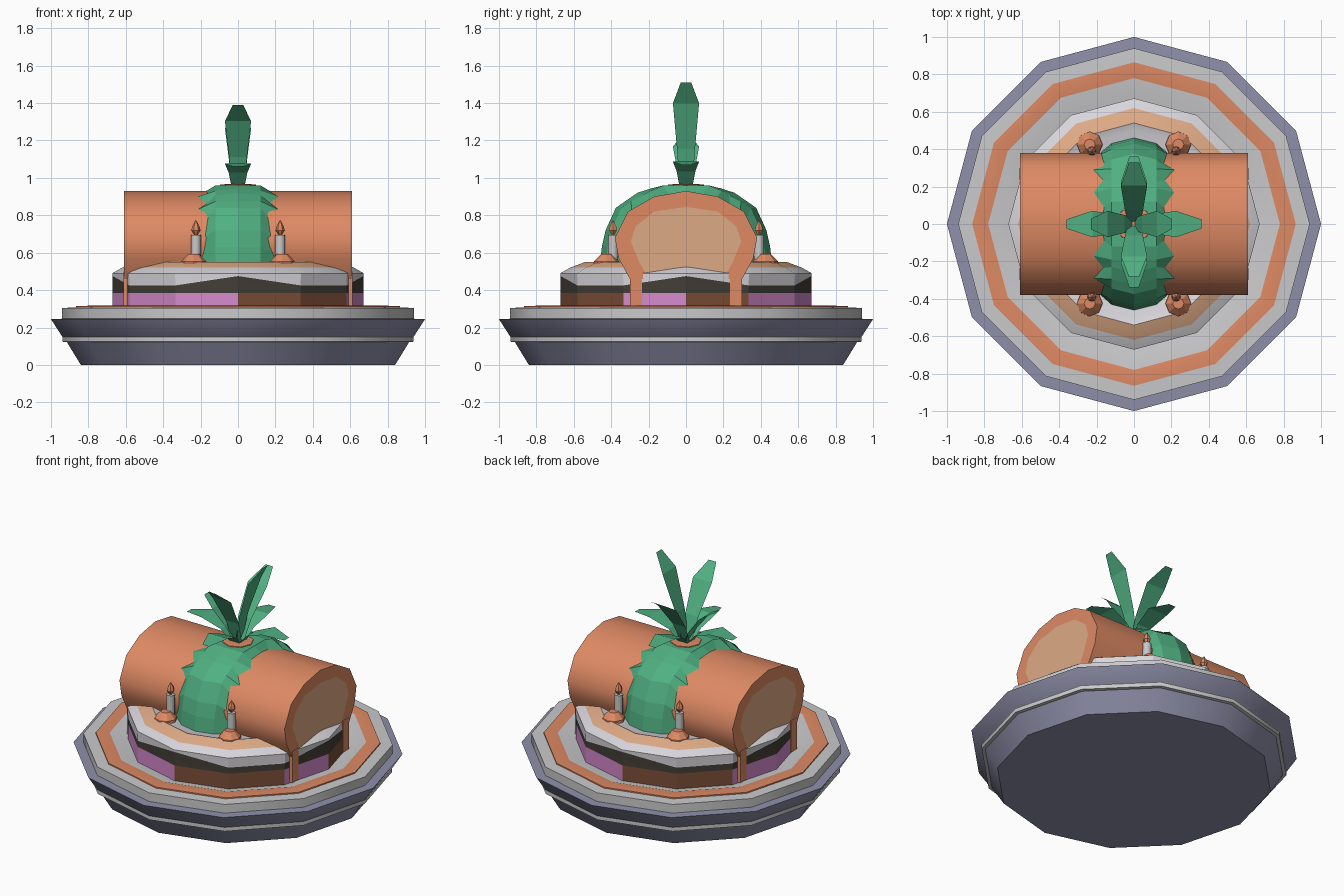
import bpy, bmesh, math

if "Cube" in bpy.data.objects:
    bpy.data.objects.remove(bpy.data.objects["Cube"])

def srgb(r, g, b):
    f = lambda c: ((c / 255 + 0.055) / 1.055) ** 2.4 if c > 10 else c / 255 / 12.92
    return (f(r), f(g), f(b), 1)

COLOURS = {
    "slate": (143, 143, 170), "light_grey": (202, 202, 204), "orange": (222, 138, 100),
    "peach": (222, 170, 134), "brown": (124, 78, 56), "pink": (212, 138, 204),
    "dark_chocolate": (68, 62, 54), "icing_white": (216, 214, 219), "green": (80, 176, 130),
}
MATS = {}
for n, c in COLOURS.items():
    MATS[n] = bpy.data.materials.new(n)
    MATS[n].diffuse_color = srgb(*c)

def make(name, verts, faces, cols, smooth=None, solid=True):
    """Mesh from points, faces and one colour name (or one per face)."""
    if isinstance(cols, str):
        cols = [cols] * len(faces)
    me = bpy.data.meshes.new(name)
    me.from_pydata(verts, [], faces)
    used = list(dict.fromkeys(cols))
    for u in used:
        me.materials.append(MATS[u])
    for p, c in zip(me.polygons, cols):
        p.material_index = used.index(c)
    if solid:
        bm = bmesh.new()
        bm.from_mesh(me)
        bmesh.ops.recalc_face_normals(bm, faces=bm.faces)
        bm.to_mesh(me)
        bm.free()
    ob = bpy.data.objects.new(name, me)
    bpy.context.collection.objects.link(ob)
    if smooth:
        bpy.ops.object.select_all(action='DESELECT')
        ob.select_set(True)
        bpy.context.view_layer.objects.active = ob
        bpy.ops.object.shade_smooth_by_angle(angle=math.radians(smooth))
    return ob

def lathe(name, prof, cols, n=12, centre=(0, 0), smooth=None):
    """prof: (radius, z or z(k)); cols: colour or colour(k) per band, then caps."""
    verts, faces, fc = [], [], []
    for r, z in prof:
        for k in range(n):
            a = 2 * math.pi * k / n
            verts.append((centre[0] + r * math.cos(a), centre[1] + r * math.sin(a),
                          z(k) if callable(z) else z))
    for i in range(len(prof) - 1):
        for k in range(n):
            k2 = (k + 1) % n
            faces.append((i * n + k, i * n + k2, (i + 1) * n + k2, (i + 1) * n + k))
            c = cols if isinstance(cols, str) else cols[i]
            fc.append(c(k) if callable(c) else c)
    faces += [tuple(range(n))[::-1], tuple(range((len(prof) - 1) * n, len(prof) * n))]
    fc += [fc[0], fc[-1]]
    return make(name, verts, faces, fc, smooth)

# Plate with pale bands and an orange ring
lathe("plate", [(0.84, 0), (0.915, 0.122), (0.937, 0.124), (0.937, 0.15), (0.94, 0.152),
                (1.0, 0.245), (0.94, 0.247), (0.94, 0.305), (0.865, 0.307), (0.865, 0.315),
                (0.78, 0.317), (0.66, 0.28)],
      ["slate", "light_grey", "light_grey", "light_grey", "slate", "slate", "light_grey",
       "light_grey", "orange", "orange", "light_grey"], smooth=31)

# Layered cake: sponge panels, chocolate, wavy icing, caramel rim
pink = {1, 2, 5, 6, 7, 8, 11}
lathe("cake", [(0.67, 0.27), (0.67, 0.385), (0.67, lambda k: 0.475 if k % 3 == 0 else 0.425),
               (0.672, lambda k: 0.49), (0.62, 0.52), (0.54, 0.55), (0.50, 0.535)],
      [lambda k: "pink" if k in pink else "brown", "dark_chocolate", "icing_white",
       "icing_white", "peach", "icing_white"], smooth=25)

# Log roll lying along x
def mirrored(half):
    return half + [(-y, z) for y, z in reversed(half) if y > 0]

outer = mirrored([(0, 0.93), (0.17, 0.90), (0.31, 0.82), (0.38, 0.68), (0.36, 0.57), (0.30, 0.46)])
inner = mirrored([(0, 0.845), (0.17, 0.82), (0.27, 0.74), (0.295, 0.66), (0.25, 0.55), (0.20, 0.46)])
m = len(outer)
verts = [(x, y, z) for x, loop in ((-0.61, inner), (-0.61, outer), (0.61, outer), (0.61, inner))
         for y, z in loop]
faces, cols = [], []
for i in range(3):
    for k in range(m):
        k2 = (k + 1) % m
        faces.append((i * m + k, i * m + k2, (i + 1) * m + k2, (i + 1) * m + k))
        cols.append("orange")
faces += [tuple(range(m)), tuple(range(3 * m, 4 * m))]
cols += ["peach", "peach"]
make("log_roll", verts, faces, cols, smooth=40)

# Drips running from the log ends down the cake
def box(name, x0, x1, y0, y1, z0, z1, col):
    v = [(x, y, z) for x in (x0, x1) for y in (y0, y1) for z in (z0, z1)]
    f = [(0, 1, 3, 2), (4, 6, 7, 5), (0, 4, 5, 1), (2, 3, 7, 6), (0, 2, 6, 4), (1, 5, 7, 3)]
    make(name, v, f, col)

for sx in (-1, 1):
    for sy in (-1, 1):
        box("log_drip", *sorted((sx * 0.58, sx * 0.612)), *sorted((sy * 0.235, sy * 0.30)),
            0.29, 0.50, "orange")

# Green jagged dome wrapped over the log: ridge, shoulder and toothed edge on the log
def log_z(y):
    """Height of the upper log surface."""
    pts = outer[:4]
    for (y0, z0), (y1, z1) in zip(pts, pts[1:]):
        if y <= y1:
            return z0 + (z1 - z0) * (y - y0) / (y1 - y0)
    return 0.68

# per station: ridge (y, z), edge (half width, y, z)
stations = [(0.0, 0.96, 0.17, 0.0, 0.93), (0.12, 0.96, 0.16, 0.09, log_z(0.09)),
            (0.19, 0.943, 0.215, 0.17, log_z(0.17)), (0.26, 0.92, 0.165, 0.235, log_z(0.235)),
            (0.325, 0.875, 0.215, 0.29, log_z(0.29)), (0.375, 0.84, 0.16, 0.325, 0.79),
            (0.43, 0.72, 0.175, 0.375, 0.69), (0.45, 0.63, 0.19, 0.36, 0.60),
            (0.462, 0.52, 0.25, 0.32, 0.52)]
verts, faces = [], []
for s in (-1, 1):
    for e in (-1, 1):
        b = len(verts)
        for y, z, w, ey, ez in stations:
            rz = z - (0.012 if z > 0.9 else 0)
            verts += [(0, s * y, z), (e * 0.12, s * (y - 0.03 * (y > 0.2)), rz + 0.012 * (z > 0.95)),
                      (e * w, s * ey, ez)]
        for i in range(len(stations) - 1):
            for j in (0, 1):
                a = b + 3 * i + j
                q = (a, a + 1, a + 4, a + 3)
                faces.append(q if s * e < 0 else q[::-1])
dome = make("green_dome", verts, faces, "green", solid=False)
bm = bmesh.new()
bm.from_mesh(dome.data)
bmesh.ops.remove_doubles(bm, verts=bm.verts, dist=0.0005)
bmesh.ops.recalc_face_normals(bm, faces=bm.faces)
bm.to_mesh(dome.data)
bm.free()

# Orange collar under the crown
lathe("crown_collar", [(0.10, 0.94), (0.095, 0.965), (0.03, 0.968)], "orange", n=8)

# Crown of thin ribbon leaves: (angle, tip radius, tip height, upright)
def leaf(deg, tip_r, tip_z, upright):
    a = math.radians(deg)
    ca, sa = math.cos(a), math.sin(a)
    h = tip_z - 0.955
    if upright:
        prof = [(0.02, 0, 0.035), (0.22, 0.36, 0.048), (0.62, 0.80, 0.07), (1, 1, 0.028)]
    else:
        prof = [(0.06, 0, 0.035), (0.26, 0.70, 0.05), (0.62, 1.15, 0.07), (1, 1, 0.025)]
    v = []
    for fr, fz, w in prof:
        for s in (-1, 1):
            r = fr * tip_r
            v.append((r * ca - s * w * sa, r * sa + s * w * ca, 0.955 + fz * h))
    f = [(2 * i, 2 * i + 1, 2 * i + 3, 2 * i + 2) for i in range(3)]
    make("crown_leaf", v, f, "green", solid=False)

for spec in ((0, 0.20, 1.51, True), (180, 0.23, 1.22, True), (90, 0.33, 1.34, True),
             (270, 0.28, 1.39, True), (0, 0.36, 1.07, False), (180, 0.36, 1.07, False),
             (90, 0.36, 1.06, False), (270, 0.34, 1.06, False)):
    leaf(*spec)

# Four candles on caramel blobs
for sx in (-1, 1):
    for sy in (-1, 1):
        c = (sx * 0.225, sy * 0.39)
        lathe("candle_base", [(0.07, 0.53), (0.068, 0.552), (0.03, 0.592)], "orange", n=8,
              centre=(sx * 0.237, sy * 0.425))
        lathe("candle_stick", [(0.027, 0.54), (0.027, 0.695)], "light_grey", n=8, centre=c, smooth=50)
        lathe("candle_flame", [(0.008, 0.695), (0.024, 0.72), (0.02, 0.74), (0.003, 0.772)],
              "orange", n=6, centre=c)

for m in bpy.data.materials:
    if m.users and not m.is_grease_pencil:
        m.use_nodes = True
        m.node_tree.nodes["Principled BSDF"].inputs["Base Color"].default_value = m.diffuse_color
